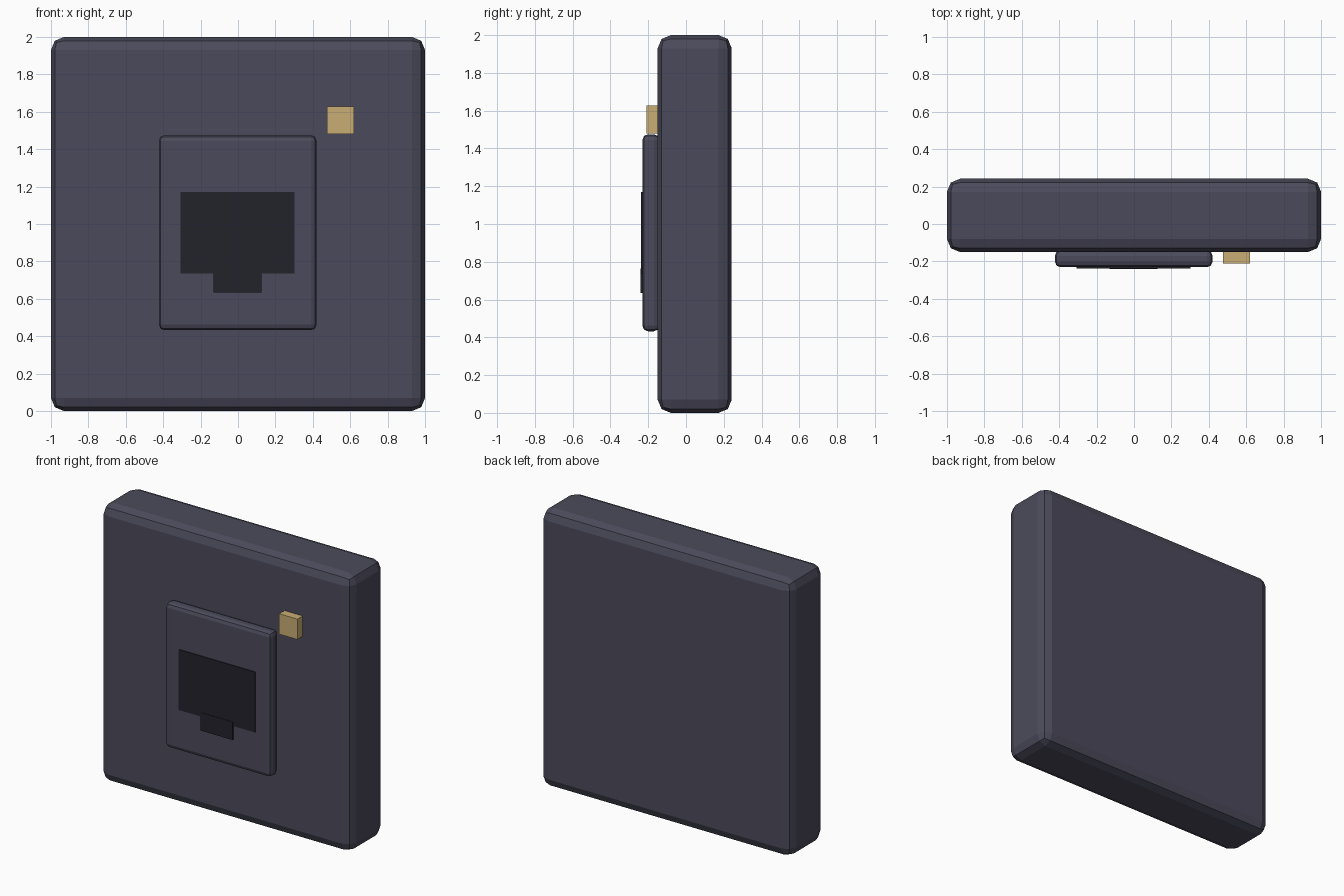
import bpy
from mathutils import Vector

cube = bpy.data.objects.get("Cube")
if cube:
    bpy.data.objects.remove(cube, do_unlink=True)


def srgb(code):
    channels = [int(code[i:i + 2], 16) / 255 for i in range(0, len(code), 2)]
    return [c / 12.92 if c < 0.04 else ((c + 0.055) / 1.055) ** 2.4 for c in channels] + [1]


def material(name, code):
    mat = bpy.data.materials.new(name)
    mat.use_nodes = True
    mat.diffuse_color = srgb(code)
    mat.node_tree.nodes["Principled BSDF"].inputs["Base Color"].default_value = srgb(code)
    return mat


def box(name, low, high, mat, bevel=0):
    """Box between two corners, optionally with faceted rounded edges."""
    low, high = Vector(low), Vector(high)
    bpy.ops.mesh.primitive_cube_add(size=1, location=(low + high) / 2)
    obj = bpy.context.object
    obj.name = name
    obj.scale = high - low
    bpy.ops.object.transform_apply(location=False, rotation=False, scale=True)
    obj.data.materials.append(mat)
    if bevel:
        mod = obj.modifiers.new("Rounded edges", 'BEVEL')
        mod.width = bevel
        mod.segments = 2
    return obj


casing = material("slate casing", "4B4A5B")
socket = material("socket black", "22222B")
amber = material("pale amber", "C9AE75")

# Wall box and raised socket frame
box("wall_box", (-1, -0.15, 0), (1, 0.242, 2), casing, 0.07)
box("socket_frame", (-0.423, -0.231, 0.432), (0.42, -0.14, 1.475), casing, 0.03)

# Dark socket opening with its latch notch, as thin plates
box("socket_opening", (-0.308, -0.237, 0.735), (0.302, -0.228, 1.17), socket)
box("latch_notch", (-0.13, -0.24, 0.635), (0.125, -0.231, 0.765), socket)

# Indicator light
box("indicator_light", (0.475, -0.21, 1.48), (0.62, -0.149, 1.627), amber)
